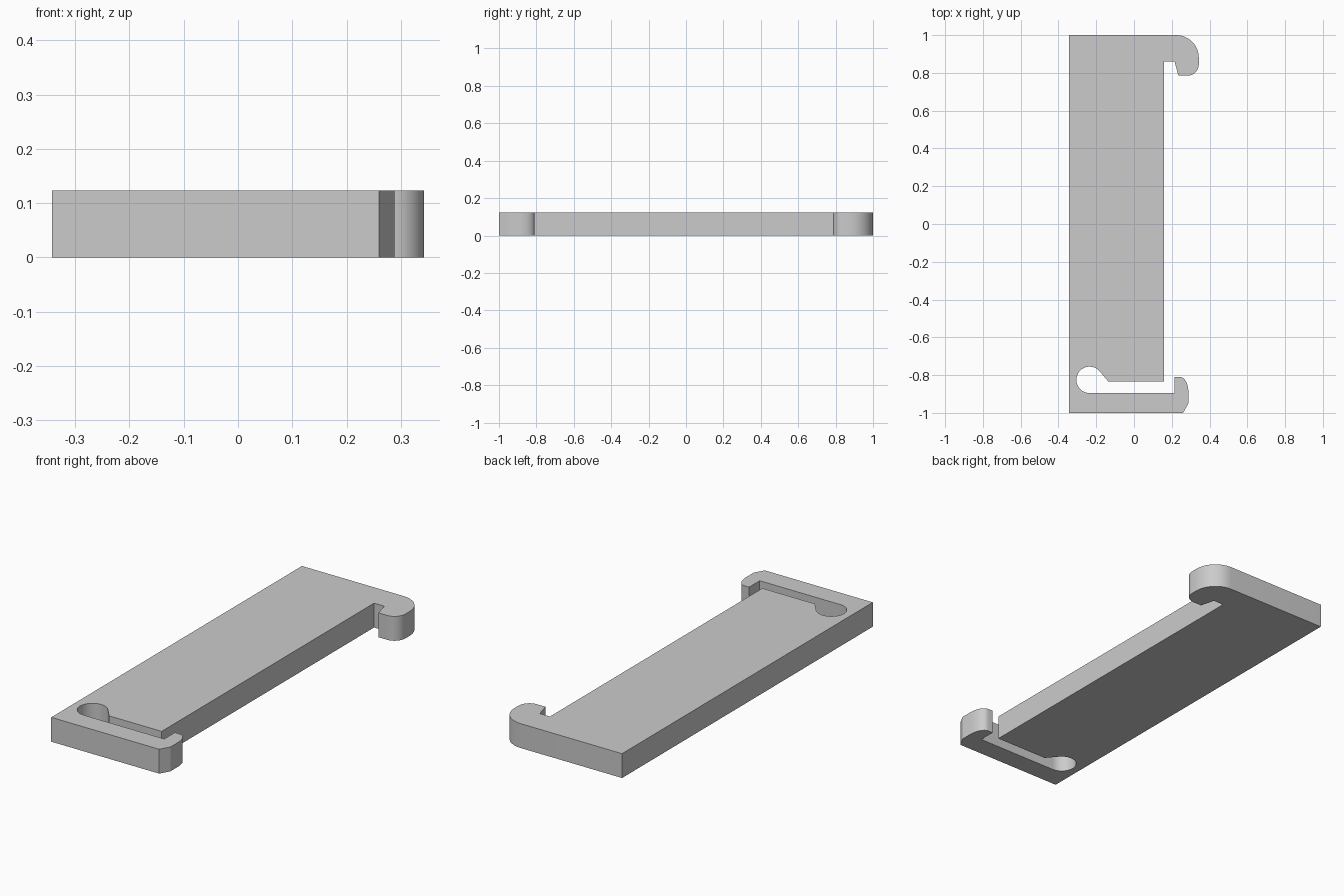
import bpy, bmesh
from math import sin, cos, radians

if "Cube" in bpy.data.objects:
    bpy.data.objects.remove(bpy.data.objects["Cube"], do_unlink=True)

HEIGHT = 0.123


def arc(cx, cy, rx, ry, start, end, steps):
    """Points along an elliptical arc, angles in degrees."""
    pts = []
    for i in range(steps + 1):
        a = radians(start + (end - start) * i / steps)
        pts.append((cx + rx * cos(a), cy + ry * sin(a)))
    return pts


# Flexible front arm with its chamfered, rounded catch
front_arm = [(-0.343, -1), (0.26, -1), (0.288, -0.95)]
front_arm += arc(0.243, -0.89, 0.045, 0.08, 0, 90, 8)
front_arm += [(0.215, -0.81), (0.215, -0.895)]

# Slot ending in a round relief hole
slot = arc(-0.235, -0.825, 0.07, 0.07, 270, 40, 24)
slot += [(-0.135, -0.835), (0.158, -0.835)]

# Rounded rear hook
rear_hook = [(0.158, 0.86), (0.215, 0.86), (0.235, 0.785)]
rear_hook += arc(0.283, 0.845, 0.06, 0.06, -90, 0, 8)
rear_hook += arc(0.223, 0.88, 0.12, 0.12, 0, 90, 12)
rear_hook += [(-0.343, 1)]

# Extrude the whole outline into one clip plate
bm = bmesh.new()
outline = [bm.verts.new((x, y, 0)) for x, y in front_arm + slot + rear_hook]
base = bm.faces.new(outline)
top = bmesh.ops.extrude_face_region(bm, geom=[base], use_keep_orig=True)["geom"]
bmesh.ops.translate(bm, vec=(0, 0, HEIGHT),
                    verts=[g for g in top if isinstance(g, bmesh.types.BMVert)])
bmesh.ops.recalc_face_normals(bm, faces=bm.faces[:])
mesh = bpy.data.meshes.new("clip_plate")
bm.to_mesh(mesh)
bm.free()
plate = bpy.data.objects.new("clip_plate", mesh)
bpy.context.collection.objects.link(plate)

# Plain grey plastic
grey = bpy.data.materials.new("light_grey")
grey.use_nodes = True
colour = (0.6, 0.6, 0.6, 1)
grey.diffuse_color = colour
grey.node_tree.nodes["Principled BSDF"].inputs["Base Color"].default_value = colour
mesh.materials.append(grey)

# Smooth curves, sharp corners
bpy.ops.object.select_all(action="DESELECT")
plate.select_set(True)
bpy.context.view_layer.objects.active = plate
bpy.ops.object.shade_smooth_by_angle(angle=radians(25))
